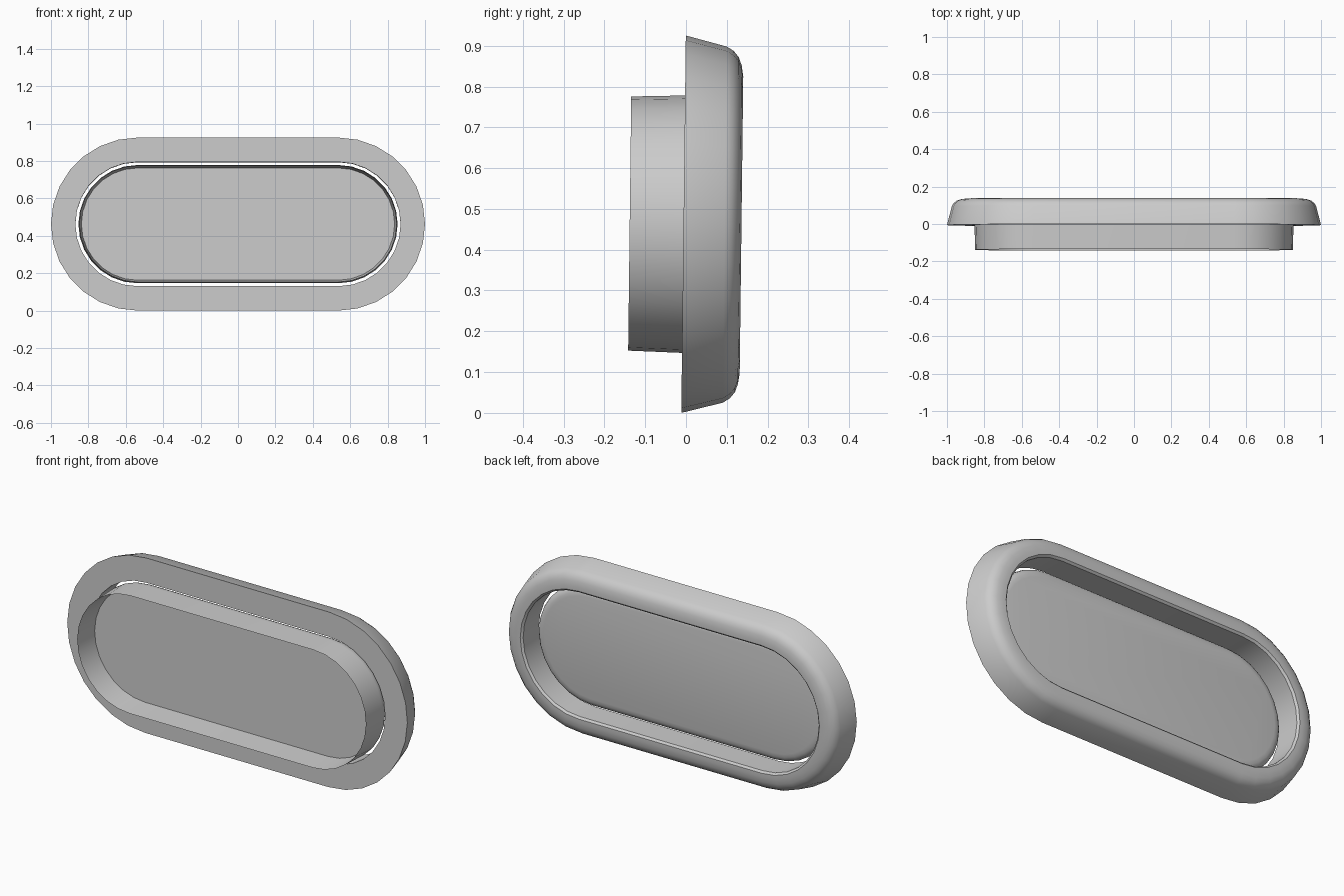
import bpy, bmesh, math
from mathutils import Matrix

if "Cube" in bpy.data.objects:
    bpy.data.objects.remove(bpy.data.objects["Cube"])

HALF = 0.5375      # x of the end-arc centres
MID_Z = 0.4625     # height of the centre line
SEGS = 14          # segments per rounded end


def stadium(bm, radius, y):
    """Ring of vertices in a pill outline around the centre."""
    ring = []
    for cx, start in ((HALF, -math.pi / 2), (-HALF, math.pi / 2)):
        for i in range(SEGS + 1):
            a = start + math.pi * i / SEGS
            ring.append(bm.verts.new((cx + radius * math.cos(a), y, radius * math.sin(a))))
    return ring


def loft(name, profile, closed=False):
    """Skin pill outlines given as (radius, y) pairs; open profiles get end caps."""
    bm = bmesh.new()
    rings = [stadium(bm, r, y) for r, y in profile]
    pairs = list(zip(rings, rings[1:]))
    if closed:
        pairs.append((rings[-1], rings[0]))
    n = len(rings[0])
    for a, b in pairs:
        for i in range(n):
            j = (i + 1) % n
            bm.faces.new((a[i], a[j], b[j], b[i]))
    if not closed:
        bm.faces.new(rings[0])
        bm.faces.new(rings[-1])
    bmesh.ops.recalc_face_normals(bm, faces=bm.faces)
    # slight backward lean, then lift onto the ground
    bm.transform(Matrix.Translation((0, 0, MID_Z)) @ Matrix.Rotation(-0.012, 4, 'X'))
    mesh = bpy.data.meshes.new(name)
    bm.to_mesh(mesh)
    bm.free()
    obj = bpy.data.objects.new(name, mesh)
    bpy.context.collection.objects.link(obj)
    bpy.ops.object.select_all(action='DESELECT')
    obj.select_set(True)
    bpy.context.view_layer.objects.active = obj
    bpy.ops.object.shade_smooth_by_angle(angle=math.radians(35))
    return obj


# outer bezel: flat front, rounded back edge, straight hole
loft("bezel_ring", [
    (0.4625, -0.006), (0.4365, 0.095), (0.426, 0.112), (0.410, 0.125),
    (0.390, 0.132), (0.363, 0.136), (0.342, 0.136), (0.332, 0.126), (0.332, -0.006),
], closed=True)

# inner cup: recessed floor, tapering wall to the front rim, rounded back
loft("recessed_cup", [
    (0.300, -0.008), (0.3115, -0.138), (0.3155, -0.006), (0.316, 0.012),
    (0.311, 0.024), (0.301, 0.033), (0.288, 0.038), (0.270, 0.041),
])
